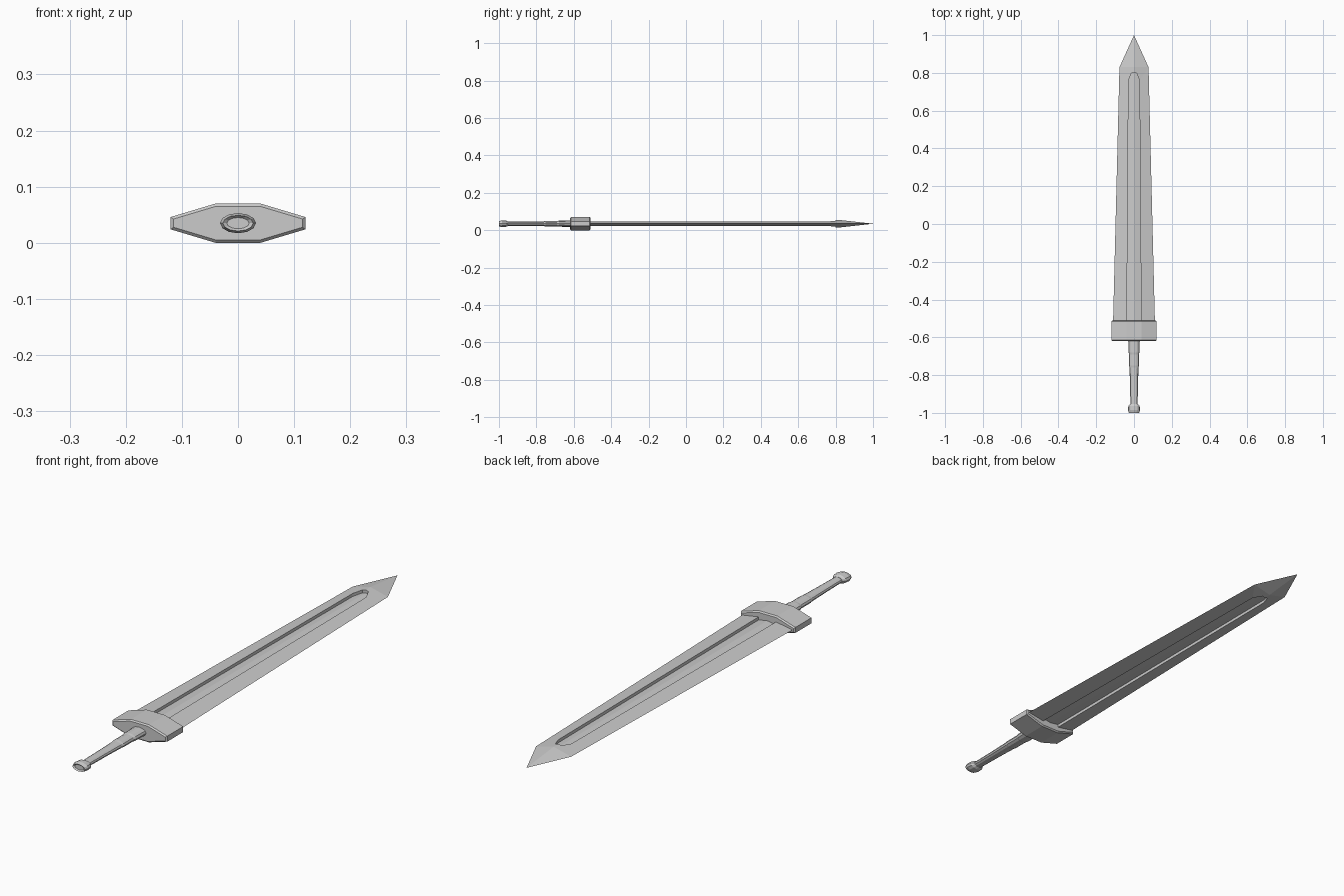
import bpy, bmesh, math
from mathutils import Vector

if "Cube" in bpy.data.objects:
    bpy.data.objects.remove(bpy.data.objects["Cube"])

ZC = 0.035  # height of the sword's mid plane

steel = bpy.data.materials.new("grey_steel")
steel.diffuse_color = (0.6, 0.6, 0.6, 1)
steel.use_nodes = True
steel.node_tree.nodes["Principled BSDF"].inputs["Base Color"].default_value = steel.diffuse_color


def make_object(name, bm):
    mesh = bpy.data.meshes.new(name)
    bm.to_mesh(mesh)
    bm.free()
    mesh.materials.append(steel)
    ob = bpy.data.objects.new(name, mesh)
    ob.location.z = ZC
    bpy.context.collection.objects.link(ob)
    return ob


def loft(name, rings):
    """Skin a list of closed rings and cap both ends."""
    bm = bmesh.new()
    loops = [[bm.verts.new(p) for p in ring] for ring in rings]
    n = len(loops[0])
    for a, b in zip(loops, loops[1:]):
        for i in range(n):
            j = (i + 1) % n
            bm.faces.new((a[i], a[j], b[j], b[i]))
    bm.faces.new(loops[0])
    bm.faces.new(loops[-1])
    bmesh.ops.recalc_face_normals(bm, faces=bm.faces)
    return make_object(name, bm)


# Blade: one quarter with a sunken fuller, mirrored across x and z
HALF, DEPTH, BASE = 0.019, 0.012, -0.53
outline = {
    "E0": (0.111, BASE), "E1": (0.077, 0.83), "T": (0, 1.0), "C1": (0, 0.83),
    "G0": (0.038, BASE), "G1": (0.029, 0.76), "G2": (0.013, 0.80), "C2": (0, 0.80),
    "C0": (0, BASE),
}


def surface(x, y):
    w = 0.111 + (0.077 - 0.111) * (y - BASE) / (0.83 - BASE)
    return HALF * (1 - x / w) if y <= 0.831 else 0.0


bm = bmesh.new()
top = {k: bm.verts.new((x, y, surface(x, y))) for k, (x, y) in outline.items() if k != "C0"}
low = {k: bm.verts.new((outline[k][0], outline[k][1], surface(*outline[k]) - DEPTH))
       for k in ("G0", "G1", "G2", "C2", "C0")}
first = bm.faces.new([top[k] for k in ("E0", "E1", "G1", "G0")])
bm.faces.new([top[k] for k in ("E1", "C1", "C2", "G2", "G1")])
bm.faces.new([top[k] for k in ("E1", "T", "C1")])
for a, b in (("G0", "G1"), ("G1", "G2"), ("G2", "C2")):
    bm.faces.new((top[a], top[b], low[b], low[a]))
bm.faces.new([low[k] for k in ("G0", "G1", "G2", "C2", "C0")])
bmesh.ops.recalc_face_normals(bm, faces=bm.faces)
first.normal_update()
if first.normal.z < 0:
    bmesh.ops.reverse_faces(bm, faces=bm.faces)
blade = make_object("blade", bm)
mir = blade.modifiers.new("mirror", 'MIRROR')
mir.use_axis = (True, False, True)
mir.merge_threshold = 0.0005

# Guard: flattened octagon block with chamfered rims
quarter = [(0.12, 0.011), (0.04, 0.035)]
hexa = quarter + [(-x, z) for x, z in reversed(quarter)]
hexa += [(-x, -z) for x, z in hexa]
guard = loft("guard", [[(x, y, z) for x, z in hexa] for y in (-0.62, -0.51)])
bev = guard.modifiers.new("chamfer", 'BEVEL')
bev.width, bev.segments = 0.005, 1
bev.limit_method, bev.angle_limit = 'ANGLE', math.radians(80)


def ellipse(y, rx, rz, n=12):
    return [(rx * math.cos(2 * math.pi * i / n), y, rz * math.sin(2 * math.pi * i / n))
            for i in range(n)]


# Grip: tapering oval with shallow ridges
grip = [(-0.60, 0.031, 0.017), (-0.68, 0.029, 0.016), (-0.69, 0.026, 0.0145),
        (-0.75, 0.026, 0.0145), (-0.76, 0.024, 0.013), (-0.85, 0.021, 0.012),
        (-0.96, 0.019, 0.011)]
loft("grip", [ellipse(*r) for r in grip])

# Pommel: faceted oval knob with a dished end
pommel = [(-0.952, 0.020, 0.012), (-0.963, 0.030, 0.017), (-0.985, 0.032, 0.018),
          (-1.0, 0.027, 0.014), (-0.995, 0.020, 0.010)]
loft("pommel", [ellipse(*r) for r in pommel])
